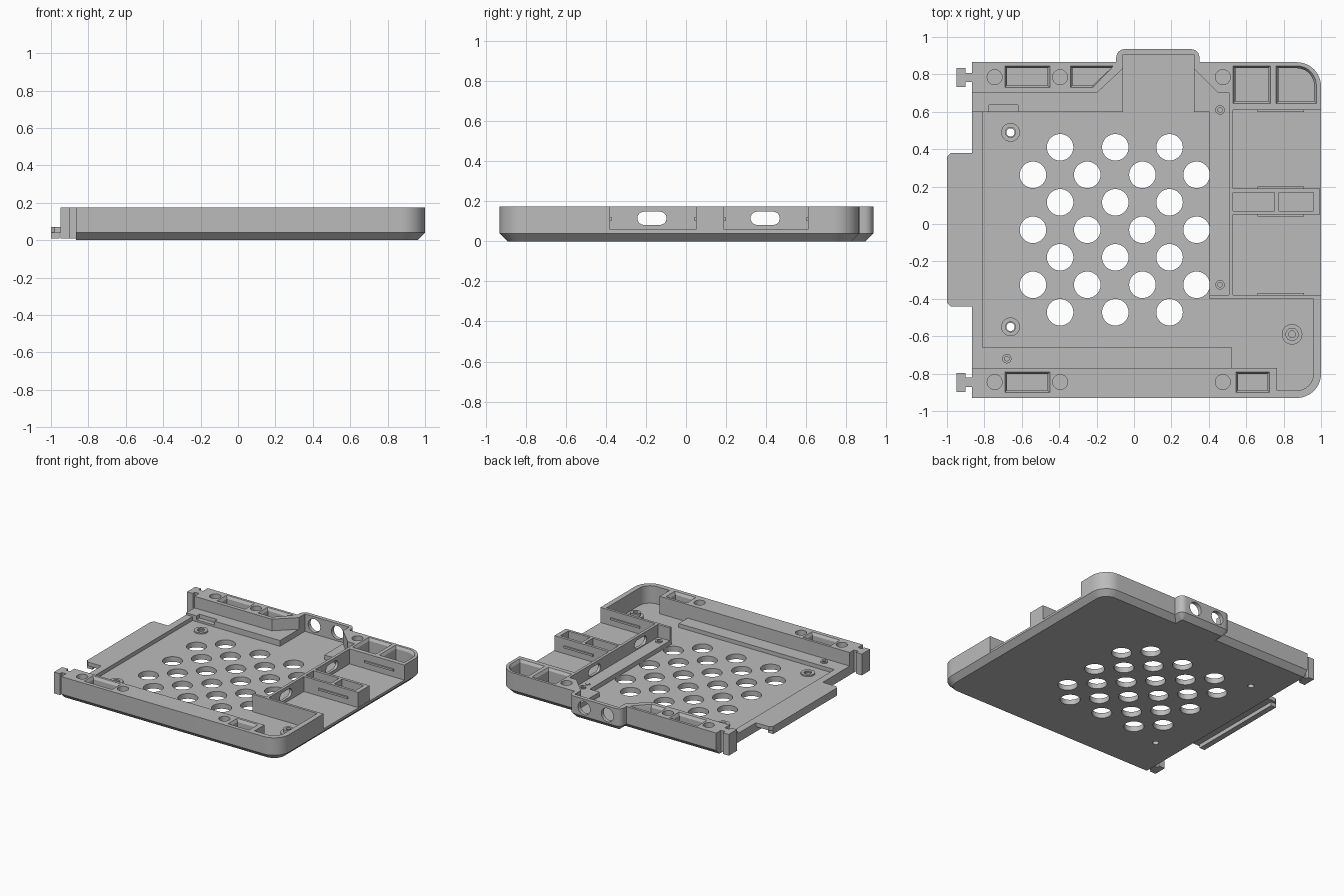
import bpy, bmesh, math
from mathutils import Matrix, Vector

if "Cube" in bpy.data.objects:
    bpy.data.objects.remove(bpy.data.objects["Cube"], do_unlink=True)

TOP, FLOOR = 0.175, 0.04

grey = bpy.data.materials.new("plain grey")
grey.use_nodes = True
grey.diffuse_color = (0.5, 0.5, 0.5, 1)
grey.node_tree.nodes["Principled BSDF"].inputs["Base Color"].default_value = (0.5, 0.5, 0.5, 1)


def arc(cx, cy, r, start, end, n=12):
    return [(cx + r * math.cos(math.radians(start + (end - start) * i / n)),
             cy + r * math.sin(math.radians(start + (end - start) * i / n))) for i in range(n + 1)]


def circle(x, y, r, n=32):
    return arc(x, y, r, 0, 360, n)[:-1]


def rect(x0, x1, y0, y1):
    return [(x0, y0), (x1, y0), (x1, y1), (x0, y1)]


def loft(bm, rings):
    """Skin a stack of (points, z) rings and cap both ends."""
    loops = [[bm.verts.new((x, y, z)) for x, y in pts] for pts, z in rings]
    for a, b in zip(loops, loops[1:]):
        for i in range(len(a)):
            j = (i + 1) % len(a)
            bm.faces.new((a[i], a[j], b[j], b[i]))
    bm.faces.new(loops[0][::-1])
    bm.faces.new(loops[-1])


def shrink(pts, d):
    """Pull points towards the centre by about d on each axis."""
    xs, ys = [p[0] for p in pts], [p[1] for p in pts]
    cx, cy = (min(xs) + max(xs)) / 2, (min(ys) + max(ys)) / 2
    kx, ky = 1 - 2 * d / (max(xs) - min(xs)), 1 - 2 * d / (max(ys) - min(ys))
    return [(cx + (x - cx) * kx, cy + (y - cy) * ky) for x, y in pts]


def make(name, stacks, matrix=None):
    bm = bmesh.new()
    for rings in stacks:
        loft(bm, rings)
    bmesh.ops.recalc_face_normals(bm, faces=bm.faces)
    if matrix:
        bm.transform(matrix)
    mesh = bpy.data.meshes.new(name)
    bm.to_mesh(mesh)
    bm.free()
    mesh.materials.append(grey)
    obj = bpy.data.objects.new(name, mesh)
    bpy.context.collection.objects.link(obj)
    return obj


def prism(name, pts, z0, z1):
    return make(name, [[(pts, z0), (pts, z1)]])


def cut(target, stacks, matrix=None):
    cutter = make("cutter", stacks, matrix)
    cutter.hide_render = True
    mod = target.modifiers.new("cut", "BOOLEAN")
    mod.operation, mod.solver, mod.object = "DIFFERENCE", "EXACT", cutter
    bpy.context.view_layer.objects.active = target
    bpy.ops.object.modifier_apply(modifier=mod.name)
    bpy.data.objects.remove(cutter, do_unlink=True)


def hole(pts, z0, z1):
    return [(pts, z0), (pts, z1)]


def pocket(pts):
    """Open-topped recess with a bevelled rim."""
    inner = shrink(pts, 0.012)
    return [(inner, 0.06), (inner, 0.155), (pts, TOP), (pts, 0.2)]


def ring(name, x, y, r, bore, z0, z1):
    obj = prism(name, circle(x, y, r), z0, z1)
    cut(obj, [hole(circle(x, y, bore), z0 + 0.004, 0.3)])
    return obj


# Tray body with chamfered underside and a bulge in the back wall
def outline(d):
    return ([(-0.865, -0.93 + d)] + arc(0.87, -0.80, 0.13 - d, -90, 0)
            + arc(0.87, 0.735, 0.13 - d, 0, 90) + [(0.35 - d, 0.865 - d)]
            + arc(0.305, 0.89, 0.045 - d, 0, 90, 6) + arc(-0.05, 0.89, 0.045 - d, 90, 180, 6)
            + [(-0.095 + d, 0.865 - d), (-0.865, 0.865 - d)])


tray = make("tray_body", [[(outline(0.04), 0), (outline(0), FLOOR), (outline(0), TOP)]])

# Main cavity, open on the left and at the right-hand bay
cavity = ([(-0.95, -0.77), (0.765, -0.77), (0.765, -0.89)]
          + arc(0.87, -0.80, 0.09, -90, 0)
          + [(0.96, -0.38), (1.1, -0.38), (1.1, 0.61), (0.51, 0.61), (0.51, 0.70), (0.45, 0.70),
             (0.32, 0.83), (0.32, 0.905), (-0.06, 0.905), (-0.06, 0.83), (-0.20, 0.70), (-0.95, 0.70)])
cut(tray, [hole(cavity, FLOOR, 0.3)])

# Recesses in the walls, vent holes and screw holes
recesses = [pocket(rect(-0.69, -0.45, 0.73, 0.845)),
            pocket([(-0.34, 0.73), (-0.22, 0.73), (-0.11, 0.845), (-0.34, 0.845)]),
            pocket(rect(-0.69, -0.45, -0.90, -0.79)),
            pocket(rect(0.545, 0.725, -0.90, -0.79)),
            pocket(rect(0.53, 0.73, 0.645, 0.845)),
            pocket([(0.76, 0.645), (0.975, 0.645)] + arc(0.87, 0.74, 0.105, 0, 90) + [(0.76, 0.845)])]
for x in (-0.745, -0.395, 0.475):
    for y in (0.785, -0.845):
        recesses.append(hole(circle(x, y, 0.04), 0.09, 0.3))
for row in range(7):
    xs = (-0.395, -0.10, 0.19) if row % 2 == 0 else (-0.54, -0.25, 0.045, 0.335)
    recesses += [hole(circle(x, 0.41 - 0.147 * row, 0.071), -0.1, 0.07) for x in xs]
for y in (0.49, -0.55):
    recesses.append(hole(circle(-0.66, y, 0.022), -0.1, 0.07))
cut(tray, recesses)

# Two round ports through the back bulge
facing_back = Matrix.Rotation(math.radians(-90), 4, "X")
cut(tray, [hole(circle(x, -0.105, 0.052), 0.88, 1.0) for x in (0.02, 0.22)], facing_back)

# Ledges along the inside of the walls
back_ledge = prism("back_ledge", [(-0.865, 0.60), (-0.06, 0.60), (-0.06, 0.84), (-0.21, 0.71), (-0.865, 0.71)],
                   FLOOR, 0.085)
cut(back_ledge, [hole(rect(-0.775, -0.62, 0.55, 0.635), 0.055, 0.2)])
prism("front_ledge", rect(-0.865, 0.525, -0.78, -0.66), FLOOR, 0.07)
prism("port_ledge", [(0.405, -0.39), (0.515, -0.39), (0.515, 0.71), (0.44, 0.71), (0.32, 0.84),
                     (0.32, 0.60), (0.405, 0.60)], FLOOR, 0.075)
prism("left_sill", rect(-0.865, -0.81, -0.66, 0.60), FLOOR, 0.07)

# Right-hand bay: raised floor, front wall, slotted port wall
prism("bay_floor", rect(0.52, 0.999, -0.385, 0.615), FLOOR, 0.058)
prism("bay_front_wall", rect(0.405, 0.97, -0.40, -0.38), FLOOR, TOP)
port_wall = prism("port_wall", rect(0.508, 0.53, -0.39, 0.62), FLOOR, TOP)


def slot(y):
    # Drawn as (depth axis up): local x becomes -z, local z becomes x
    return arc(-0.115, y + 0.04, 0.033, 0, 180) + arc(-0.115, y - 0.04, 0.033, 180, 360)


facing_right = Matrix.Rotation(math.radians(90), 4, "Y")
cut(port_wall, [hole(slot(y), 0.4, 0.6) for y in (-0.17, 0.395)], facing_right)

# Divider block with two open compartments
divider = prism("bay_divider", rect(0.52, 0.995, 0.05, 0.19), FLOOR, TOP)
cut(divider, [hole(rect(x0, x1, 0.07, 0.168), 0.07, 0.3) for x0, x1 in ((0.53, 0.75), (0.775, 0.96))])

# Retaining ribs on the bay sides
for i, (y0, y1) in enumerate(((-0.385, -0.37), (0.04, 0.055), (0.185, 0.20), (0.60, 0.615))):
    prism(f"bay_rib_{i + 1}", [(0.66, y0), (0.91, y0), (0.91, y1), (0.66, y1)], 0.105, 0.12)

# Left tongue with a hanging lip
prism("left_tongue", [(-0.86, -0.44), (-0.86, 0.38), (-0.98, 0.38), (-1.0, 0.36), (-1.0, -0.42), (-0.98, -0.44)],
      0.04, 0.07)
prism("tongue_lip", rect(-0.999, -0.955, -0.42, 0.36), 0.01, 0.065)

# T-shaped connectors on the left ends of the walls
for label, y in (("back", 0.783), ("front", -0.847)):
    prism(f"{label}_connector", [(-0.86, y - 0.025), (-0.86, y + 0.025), (-0.90, y + 0.025), (-0.90, y + 0.05),
                                 (-0.95, y + 0.05), (-0.95, y - 0.05), (-0.90, y - 0.05), (-0.90, y - 0.025)],
          0.01, TOP)

# Screw bosses
for label, y in (("back", 0.49), ("front", -0.55)):
    boss = prism(f"{label}_floor_boss", circle(-0.66, y, 0.05), FLOOR - 0.002, 0.05)
    cut(boss, [hole(circle(-0.66, y, 0.027), -0.1, 0.2)])
ring("corner_post", 0.845, -0.59, 0.055, 0.02, FLOOR, 0.075)
ring("corner_post_collar", 0.845, -0.59, 0.035, 0.018, FLOOR, 0.10)
ring("front_ledge_boss", -0.68, -0.72, 0.025, 0.012, 0.065, 0.08)
for label, y in (("back", 0.61), ("front", -0.325)):
    ring(f"{label}_port_boss", 0.46, y, 0.025, 0.012, 0.07, 0.085)

# Small alignment cross on the port ledge
prism("cross_bar_wide", rect(0.443, 0.477, 0.54, 0.55), 0.07, 0.079)
prism("cross_bar_long", rect(0.455, 0.465, 0.528, 0.562), 0.07, 0.079)

# Crisp edges, smooth curves
bpy.ops.object.select_all(action="DESELECT")
for obj in bpy.context.collection.objects:
    if obj.type == "MESH":
        obj.select_set(True)
        bpy.context.view_layer.objects.active = obj
bpy.ops.object.shade_smooth_by_angle(angle=math.radians(30))
